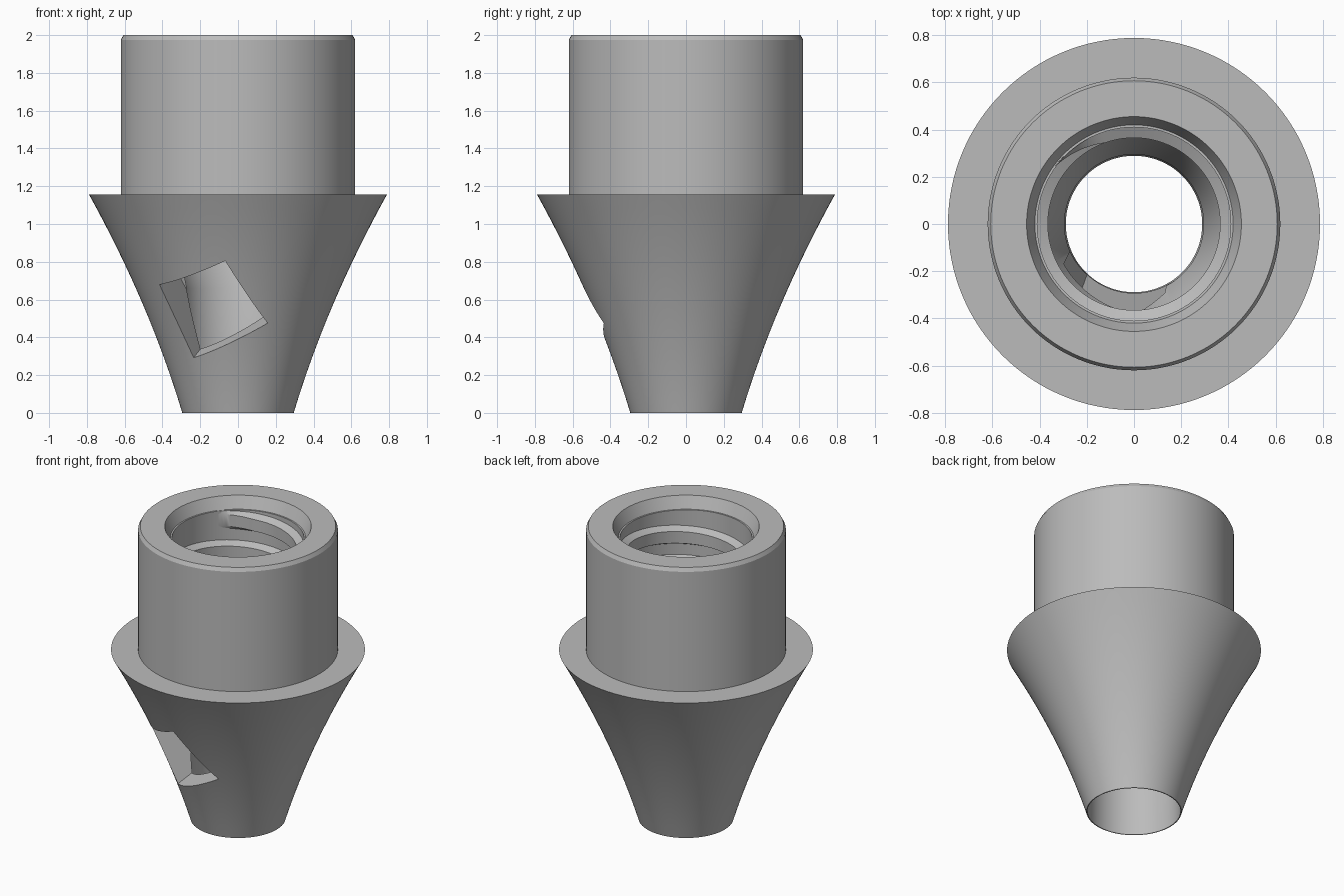
import bpy, bmesh, math
from mathutils import Vector, Matrix

SEG = 128
old = bpy.data.objects.get("Cube")
if old:
    bpy.data.objects.remove(old, do_unlink=True)

grey = bpy.data.materials.new("plain grey")
grey.use_nodes = True
grey.diffuse_color = (0.5, 0.5, 0.5, 1)
grey.node_tree.nodes["Principled BSDF"].inputs["Base Color"].default_value = (0.5, 0.5, 0.5, 1)


def make_object(name, bm):
    bmesh.ops.recalc_face_normals(bm, faces=bm.faces)
    mesh = bpy.data.meshes.new(name)
    bm.to_mesh(mesh)
    bm.free()
    mesh.materials.append(grey)
    obj = bpy.data.objects.new(name, mesh)
    bpy.context.collection.objects.link(obj)
    return obj


def select_only(obj):
    bpy.ops.object.select_all(action="DESELECT")
    obj.select_set(True)
    bpy.context.view_layer.objects.active = obj


def bridge(bm, a, b):
    for k in range(len(a)):
        n = (k + 1) % len(a)
        bm.faces.new((a[k], a[n], b[n], b[k]))


def lathe(name, profile):
    """Revolve a closed (radius, height) loop around z."""
    bm = bmesh.new()
    rings = []
    for i in range(SEG):
        a = math.tau * i / SEG
        rings.append([bm.verts.new((r * math.cos(a), r * math.sin(a), z)) for r, z in profile])
    for i in range(SEG):
        bridge(bm, rings[i], rings[(i + 1) % SEG])
    return make_object(name, bm)


# Body: curved flare, ledge, collar, and a stepped bore
FLARE_TOP = 1.155
flare = []
for i in range(17):
    z = FLARE_TOP * i / 16
    flare.append((0.295 + 0.3 * z + 0.11 * z * z, z))
collar = [(0.62, FLARE_TOP), (0.62, 1.975), (0.607, 2.0), (0.455, 2.0)]
bore = [(0.42, 1.92), (0.41, 1.92), (0.41, 0.9), (0.365, 0.86), (0.295, 0.66), (0.289, 0)]
body = lathe("nozzle_body", flare + collar + bore)

# Tilted square window, cut at right angles to the flare
u = Vector((0.37, -0.2, 0.15)).normalized()
w = Vector((0.306, 0.866, 0.396))
w = (w - u * w.dot(u)).normalized()
v = w.cross(u) * -1
turn = Matrix((u, v, w)).transposed().to_4x4()
place = Matrix.Translation(Vector((-0.15, -0.456, 0.55)) + w * 0.05) @ turn
bm = bmesh.new()
bmesh.ops.create_cube(bm, size=1, matrix=place @ Matrix.Diagonal((0.44, 0.425, 0.5, 1)))
cutter = make_object("window_cutter", bm)
cutter.hide_render = True
cut = body.modifiers.new("window", "BOOLEAN")
cut.object = cutter
cut.operation = "DIFFERENCE"
cut.solver = "EXACT"
select_only(body)
bpy.ops.object.modifier_apply(modifier="window")
bpy.data.objects.remove(cutter, do_unlink=True)

# Internal thread: trapezoid ridge swept along a right-handed helix
PITCH, START, END = 0.2, 0.98, 1.86
steps = int((END - START) / PITCH * SEG)
bm = bmesh.new()
sections = []
for i in range(steps + 1):
    a = math.tau * i / SEG
    z = START + PITCH * i / SEG
    fade = min(1, i / 12, (steps - i) / 12)
    crest = 0.413 - 0.048 * max(fade, 0.05)
    section = [(0.414, -0.065), (crest, -0.04), (crest, 0.04), (0.414, 0.065)]
    sections.append([bm.verts.new((r * math.cos(a), r * math.sin(a), z + dz)) for r, dz in section])
for a, b in zip(sections, sections[1:]):
    bridge(bm, a, b)
bm.faces.new(sections[0])
bm.faces.new(sections[-1])
thread = make_object("internal_thread", bm)

for obj in (body, thread):
    select_only(obj)
    bpy.ops.object.shade_smooth_by_angle(angle=math.radians(25))
